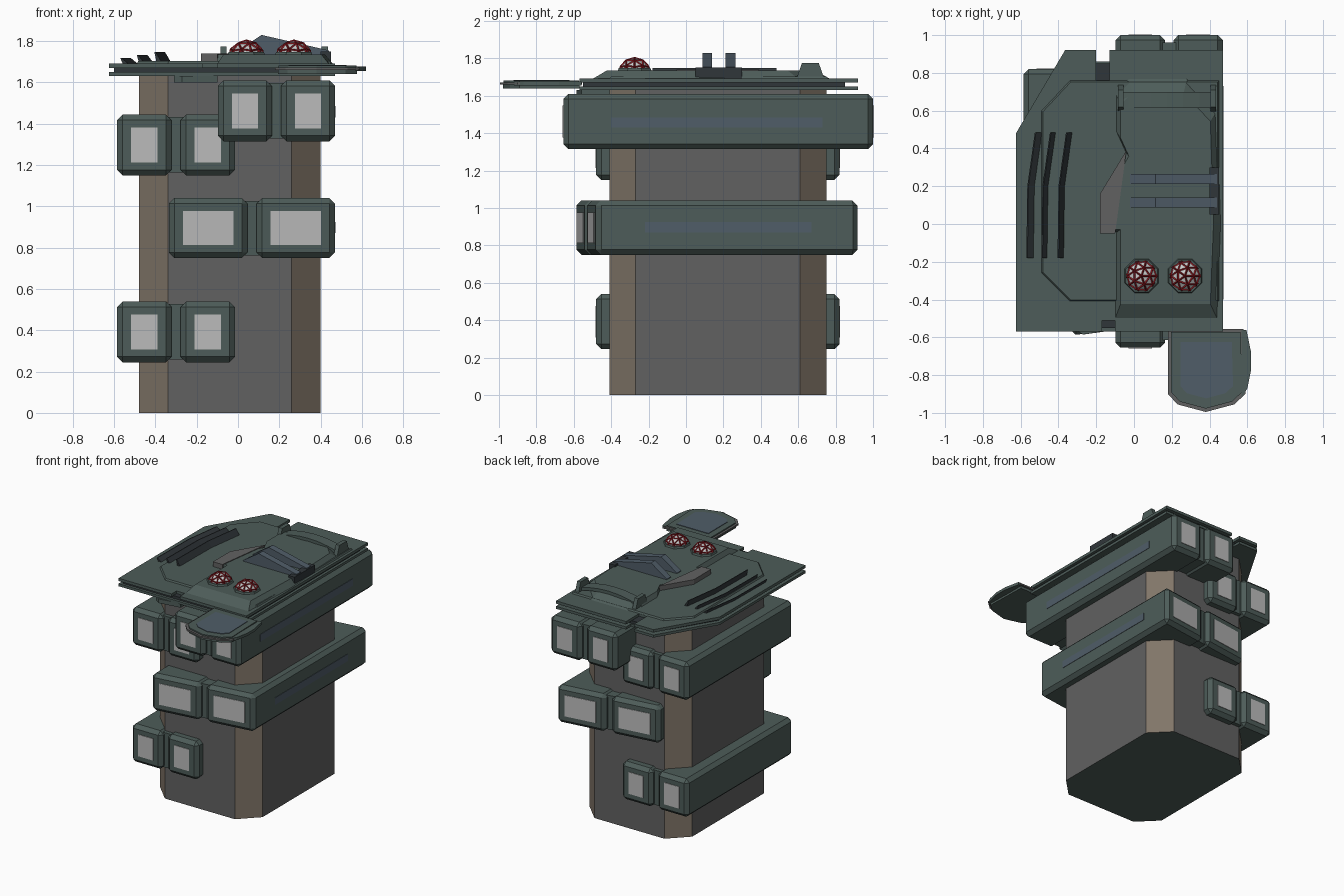
import bpy, bmesh, math
from mathutils import Vector

if "Cube" in bpy.data.objects:
    bpy.data.objects.remove(bpy.data.objects["Cube"])


def material(name, r, g, b):
    m = bpy.data.materials.new(name)
    m.diffuse_color = (r, g, b, 1)
    m.use_nodes = True
    m.node_tree.nodes["Principled BSDF"].inputs["Base Color"].default_value = m.diffuse_color
    return m


GREEN = material("green_metal", 0.075, 0.108, 0.1)
GREY = material("grey_wall", 0.12, 0.12, 0.12)
BROWN = material("brown_corner", 0.22, 0.18, 0.14)
GLASS = material("window_grey", 0.5, 0.5, 0.5)
BLUE = material("blue_panel", 0.08, 0.11, 0.14)
DARK = material("dark_slot", 0.03, 0.037, 0.042)
RED = material("red_lattice", 0.28, 0.01, 0.015)
WHITE = material("dome_white", 0.7, 0.7, 0.68)


def finish(name, bm, *mats):
    bmesh.ops.recalc_face_normals(bm, faces=bm.faces)
    me = bpy.data.meshes.new(name)
    bm.to_mesh(me)
    bm.free()
    for m in mats:
        me.materials.append(m)
    ob = bpy.data.objects.new(name, me)
    bpy.context.collection.objects.link(ob)
    return ob


def box(name, x, y, z, mat, bevel=0, shear=0):
    """Box from (min, max) ranges, optional chamfer and y-shear about its max x."""
    bm = bmesh.new()
    bmesh.ops.create_cube(bm, size=1)
    for v in bm.verts:
        v.co = Vector([r[0] + (c + 0.5) * (r[1] - r[0]) for r, c in zip((x, y, z), v.co)])
    if bevel:
        bmesh.ops.bevel(bm, geom=bm.edges[:], offset=bevel, segments=1, affect='EDGES')
    for v in bm.verts:
        v.co.y += shear * (v.co.x - 0.47)
    return finish(name, bm, mat)


def prism(name, pts, a, b, mat, axis='Z', scale=1.0):
    """Extrude an outline from a to b along z (xy points) or y (xz points); scale shrinks the end."""
    bm = bmesh.new()
    cx = (min(p[0] for p in pts) + max(p[0] for p in pts)) / 2
    cy = (min(p[1] for p in pts) + max(p[1] for p in pts)) / 2
    rings = []
    for h, s in ((a, 1.0), (b, scale)):
        ring = []
        for p in pts:
            u, w = cx + (p[0] - cx) * s, cy + (p[1] - cy) * s
            ring.append(bm.verts.new((u, w, h) if axis == 'Z' else (u, h, w)))
        rings.append(ring)
        bm.faces.new(ring)
    n = len(pts)
    for i in range(n):
        bm.faces.new((rings[0][i], rings[0][(i + 1) % n], rings[1][(i + 1) % n], rings[1][i]))
    return finish(name, bm, mat)


# Tower core with brown chamfered corners and a green underside
core = prism("tower_core", [(-0.34, -0.41), (0.26, -0.41), (0.40, -0.27), (0.40, 0.61),
                            (0.26, 0.75), (-0.34, 0.75), (-0.48, 0.61), (-0.48, -0.27)],
             0, 1.64, GREY)
core.data.materials.append(BROWN)
core.data.materials.append(GREEN)
for f in core.data.polygons:
    if abs(f.normal.x) > 0.3 and abs(f.normal.y) > 0.3:
        f.material_index = 1
    elif abs(f.normal.z) > 0.9:
        f.material_index = 2


# Long window blocks running front to back through the tower
def window_block(name, x, y, z, shear=0):
    mid = (x[0] + x[1]) / 2
    for side, (a, b) in (("left", (x[0], mid - 0.022)), ("right", (mid + 0.022, x[1]))):
        box(f"{name}_{side}", (a, b), y, z, GREEN, 0.027, shear)
        for end, yy in (("front", y[0]), ("back", y[1])):
            box(f"{name}_{side}_{end}_window", (a + 0.068, b - 0.068), (yy - 0.004, yy + 0.004),
                (z[0] + 0.063, z[1] - 0.063), GLASS, 0, shear)
    box(f"{name}_joint", (mid - 0.06, mid + 0.06), (y[0] + 0.04, y[1] - 0.04),
        (z[0] + 0.013, z[1] - 0.013), GREEN, 0, shear)


window_block("lower_block", (-0.585, -0.015), (-0.48, 0.82), (0.245, 0.54))
window_block("middle_block", (-0.335, 0.47), (-0.48, 0.92), (0.75, 1.04), 0.137)
window_block("upper_left_block", (-0.585, -0.015), (-0.48, 0.82), (1.15, 1.445))
window_block("upper_right_block", (-0.098, 0.47), (-0.655, 1.0), (1.315, 1.61))
box("middle_slot", (0.46, 0.473), (-0.22, 0.67), (0.87, 0.925), BLUE)
box("upper_slot", (0.46, 0.473), (-0.40, 0.73), (1.43, 1.485), BLUE)

# Roof deck: sandwich of two plates around a dark recess
deck = [(-0.625, -0.57), (-0.17, -0.57), (-0.17, -0.51), (-0.10, -0.51), (-0.10, -0.57),
        (0.47, -0.57), (0.47, 0.92), (-0.13, 0.92), (-0.13, 0.76), (-0.20, 0.76),
        (-0.20, 0.92), (-0.365, 0.92), (-0.625, 0.48)]
lower = [(-0.625, -0.57), (0.47, -0.57), (0.47, 0.92), (-0.13, 0.92), (-0.13, 0.86),
         (-0.20, 0.86), (-0.20, 0.92), (-0.365, 0.92), (-0.625, 0.48)]
inner = [(-0.60, -0.55), (0.45, -0.55), (0.45, 0.85), (-0.36, 0.85), (-0.60, 0.46)]
prism("deck_bottom", lower, 1.63, 1.65, GREEN)
prism("deck_recess", inner, 1.65, 1.672, DARK)
prism("deck_top", deck, 1.67, 1.692, GREEN)
prism("deck_under_lip", [(-0.31, -0.56), (-0.27, -0.585), (-0.10, -0.56), (-0.10, -0.3), (-0.31, -0.3)],
      1.60, 1.632, GREEN)

# Raised panels on the deck
prism("deck_panel", [(-0.34, -0.41), (0.45, -0.41), (0.45, 0.76), (-0.34, 0.76),
                     (-0.49, 0.60), (-0.49, -0.26)], 1.69, 1.703, GREEN, scale=0.985)
prism("centre_panel", [(-0.10, -0.50), (0.44, -0.50), (0.46, 0.0), (0.44, 0.60), (0.28, 0.77),
                       (-0.03, 0.77), (-0.10, 0.70), (-0.10, 0.50), (-0.05, 0.39),
                       (-0.18, 0.16), (-0.18, -0.05), (-0.10, -0.05)],
      1.69, 1.735, GREEN, scale=0.88)
prism("deck_step", [(-0.18, -0.05), (-0.10, -0.05), (-0.04, 0.39), (-0.18, 0.16)], 1.69, 1.74, GREY)
box("side_notch_box", (0.40, 0.45), (0.05, 0.30), (1.69, 1.75), DARK)

# Three bent louvres on the left of the deck
for i, x0 in enumerate((-0.565, -0.485, -0.40)):
    bm = bmesh.new()
    top = 1.718 + 0.015 * i
    rings = []
    for dx, y in ((-0.005, -0.18), (0, 0.20), (0.04, 0.485)):
        rings.append([bm.verts.new((x0 + dx + ox, y, z))
                      for ox, z in ((0, top), (0.006, top), (0.04, 1.69), (0.012, 1.69))])
    for r, s in zip(rings, rings[1:]):
        for k in range(4):
            bm.faces.new((r[k], r[(k + 1) % 4], s[(k + 1) % 4], s[k]))
    bm.faces.new(rings[0])
    bm.faces.new(rings[-1])
    finish(f"louvre_{i + 1}", bm, DARK)

# Blue fins
for i, y in enumerate((0.088, 0.212)):
    prism(f"fin_{i + 1}", [(-0.02, 1.70), (-0.02, 1.74), (0.115, 1.83), (0.135, 1.825),
                           (0.44, 1.755), (0.44, 1.70)], y, y + 0.052, BLUE, 'Y')

# Arched rail at the back with a cap at each end
arc = [(0.175 + 0.255 * t, 1.762 - 0.04 * t * t) for t in (-1, -0.67, -0.33, 0, 0.33, 0.67, 1)]
prism("rail_arch", arc + [(x, z - 0.024) for x, z in reversed(arc)], 0.615, 0.70, GREEN, 'Y')
for i, x in enumerate((-0.085, 0.405)):
    bx = box(f"rail_cap_{i + 1}", (x, x + 0.03), (0.59, 0.74), (1.69, 1.78), GREEN)
    for v in bx.data.vertices:
        if v.co.z > 1.75:
            v.co.y = 0.665 + (v.co.y - 0.665) * 0.6
            v.co.z = 1.775

# Lattice domes on octagonal bases
for i, x in enumerate((0.04, 0.27)):
    ring = [(x + 0.112 * math.cos(math.pi * (k + 0.5) / 4), -0.275 + 0.112 * math.sin(math.pi * (k + 0.5) / 4))
            for k in range(8)]
    prism(f"dome_base_{i + 1}", ring, 1.70, 1.748, GREEN, scale=0.82)
    for part, mat in (("shell", WHITE), ("lattice", RED)):
        bm = bmesh.new()
        bmesh.ops.create_icosphere(bm, subdivisions=2, radius=0.088)
        bmesh.ops.delete(bm, geom=[v for v in bm.verts if v.co.z < -0.03], context='VERTS')
        bmesh.ops.translate(bm, verts=bm.verts, vec=(x, -0.275, 1.715))
        ob = finish(f"dome_{part}_{i + 1}", bm, mat)
        if part == "lattice":
            mod = ob.modifiers.new("wire", 'WIREFRAME')
            mod.thickness = 0.01
            mod.use_boundary = True

# Balcony at the front right corner: tray, rim, blue floor and side flap
tray = [(0.18, -0.555), (0.18, -0.90), (0.23, -0.955), (0.38, -0.995), (0.53, -0.955),
        (0.59, -0.90), (0.58, -0.555)]


def shrink(s):
    return [(0.385 + (x - 0.385) * s, -0.77 + (y + 0.77) * s) for x, y in tray]


prism("balcony_tray", shrink(0.93), 1.64, 1.66, GREEN)
prism("balcony_rim", tray, 1.66, 1.672, GREY)
prism("balcony_top", shrink(0.92), 1.672, 1.681, GREEN)
prism("balcony_floor", shrink(0.68), 1.68, 1.685, BLUE)
prism("balcony_flap", [(0.57, -0.92), (0.60, -0.87), (0.62, -0.77), (0.62, -0.68), (0.595, -0.56),
                       (0.57, -0.56)], 1.655, 1.676, GREEN)
